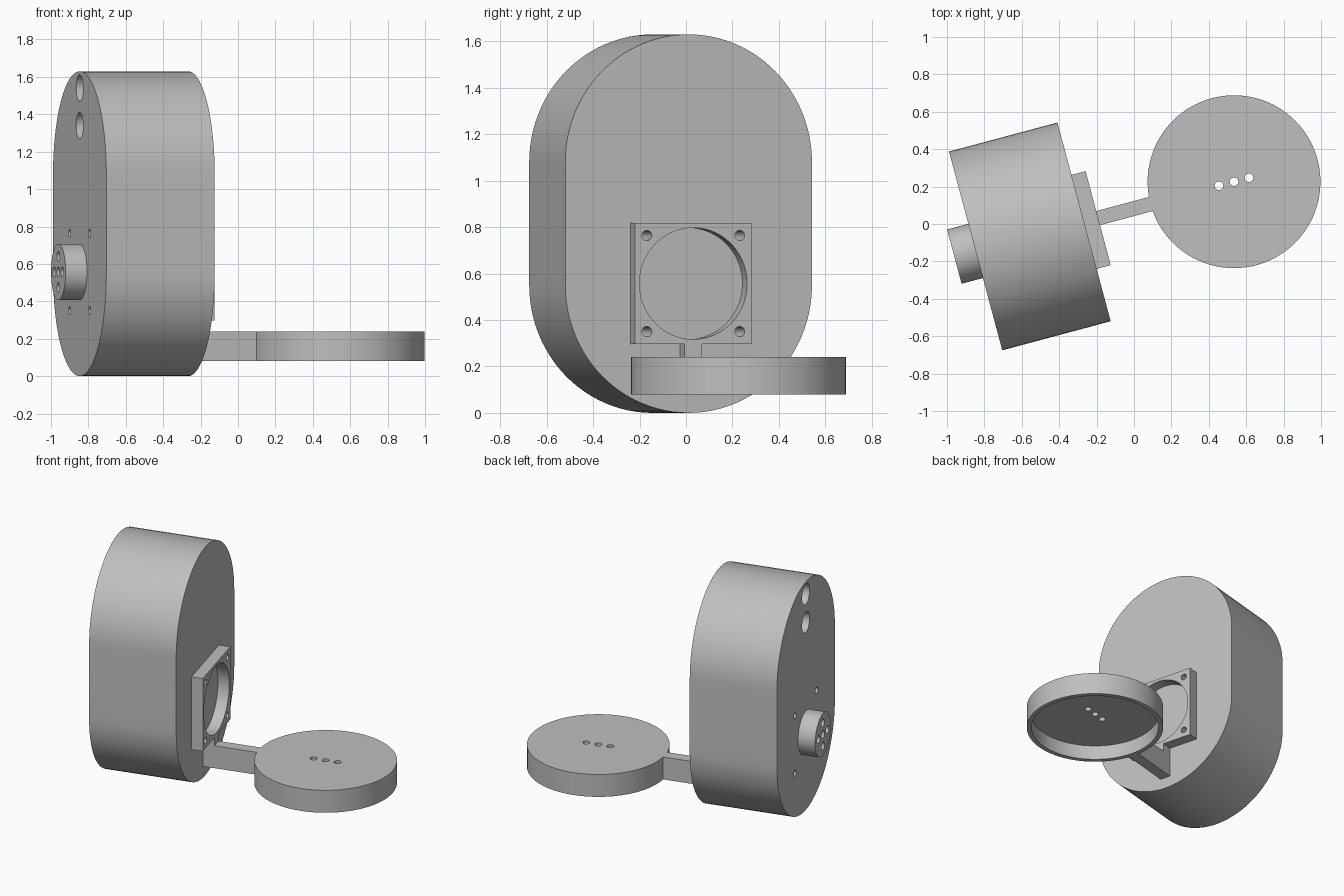
import bpy, bmesh, math
from mathutils import Matrix, Vector

cube = bpy.data.objects.get("Cube")
if cube:
    bpy.data.objects.remove(cube)

TURN = Matrix.Rotation(math.radians(15), 4, 'Z')   # whole device is turned on its base
MID = 0.08                                         # device centre line across
AXIS_Z = 0.557                                     # height of the fan and connector axis
BACK, FACE, PLATE = -0.855, -0.255, -0.177         # main planes along the device

grey = bpy.data.materials.new("plain grey")
grey.use_nodes = True
grey.diffuse_color = (0.52, 0.52, 0.52, 1)
grey.node_tree.nodes["Principled BSDF"].inputs["Base Color"].default_value = grey.diffuse_color


def add(name, bm):
    bmesh.ops.recalc_face_normals(bm, faces=bm.faces)
    mesh = bpy.data.meshes.new(name)
    bm.to_mesh(mesh)
    bm.free()
    ob = bpy.data.objects.new(name, mesh)
    bpy.context.collection.objects.link(ob)
    return ob


def prism(name, profile, shift):
    bm = bmesh.new()
    base = bm.faces.new([bm.verts.new(p) for p in profile])
    top = bmesh.ops.extrude_face_region(bm, geom=[base])
    verts = [v for v in top["geom"] if isinstance(v, bmesh.types.BMVert)]
    bmesh.ops.translate(bm, verts=verts, vec=Vector(shift))
    return add(name, bm)


def box(name, x0, x1, y0, y1, z0, z1):
    return prism(name, [(x0, y0, z0), (x0, y1, z0), (x0, y1, z1), (x0, y0, z1)], (x1 - x0, 0, 0))


def rod_x(name, x0, x1, y, z, r, n=32):
    ring = [2 * math.pi * i / n for i in range(n)]
    return prism(name, [(x0, y + r * math.cos(a), z + r * math.sin(a)) for a in ring], (x1 - x0, 0, 0))


def rod_z(name, x, y, z0, z1, r, n=32):
    ring = [2 * math.pi * i / n for i in range(n)]
    return prism(name, [(x + r * math.cos(a), y + r * math.sin(a), z0) for a in ring], (0, 0, z1 - z0))


def cut(ob, cutters):
    for c in cutters:
        mod = ob.modifiers.new("hole", 'BOOLEAN')
        mod.operation, mod.solver, mod.object = 'DIFFERENCE', 'EXACT', c
        bpy.context.view_layer.objects.active = ob
        bpy.ops.object.modifier_apply(modifier=mod.name)
        bpy.data.objects.remove(c)


def finish(ob):
    ob.data.transform(TURN)
    ob.data.materials.clear()
    ob.data.materials.append(grey)
    bpy.ops.object.select_all(action='DESELECT')
    ob.select_set(True)
    bpy.context.view_layer.objects.active = ob
    bpy.ops.object.shade_smooth_by_angle(angle=math.radians(30))


def bolt_holes(x0, x1):
    return [rod_x("bolt_cutter", x0, x1, MID + sy * 0.207, AXIS_Z + sz * 0.207, 0.022)
            for sy in (-1, 1) for sz in (-1, 1)]


# Housing: upright slab with round ends
R, HEIGHT, N = 0.55, 1.63, 48
outline = []
for start, z in ((0, HEIGHT - R), (math.pi, R)):
    for i in range(N + 1):
        a = start + math.pi * i / N
        outline.append((BACK, MID + R * math.cos(a), z + R * math.sin(a)))
housing = prism("housing", outline, (FACE - BACK, 0, 0))
ports = [rod_x("port_cutter", BACK - 0.1, BACK + 0.2, MID, z, 0.072, 48) for z in (1.34, 1.54)]
cut(housing, bolt_holes(BACK - 0.1, FACE + 0.1) + ports)

# Square mounting frame with a round opening
frame = box("mounting_frame", FACE, PLATE, MID - 0.26, MID + 0.26, AXIS_Z - 0.26, AXIS_Z + 0.26)
opening = rod_x("opening_cutter", FACE - 0.1, PLATE + 0.1, MID, AXIS_Z, 0.24, 96)
cut(frame, [opening] + bolt_holes(FACE - 0.1, PLATE + 0.1))

# Rear connector with five sockets
connector = rod_x("rear_connector", BACK - 0.118, BACK, MID, AXIS_Z, 0.15, 64)
sockets = [(0, 0), (1, 0), (-1, 0), (0, 1), (0, -1)]
cut(connector, [rod_x("socket_cutter", BACK - 0.2, BACK - 0.02, MID + 0.083 * a,
                      AXIS_Z + 0.083 * b, 0.027) for a, b in sockets])

# Round tray: hollow underneath, three holes through the top
TRAY = 0.575
tray = rod_z("round_tray", TRAY, MID, 0.08, 0.24, 0.462, 128)
holes = [rod_z("drain_cutter", TRAY + 0.083 * k, MID, 0, 0.4, 0.023) for k in (-1, 0, 1)]
cut(tray, [rod_z("hollow_cutter", TRAY, MID, 0, 0.185, 0.43, 128)] + holes)

# Arm from the frame to the tray
arm = box("arm", PLATE, TRAY - 0.455, MID - 0.039, MID + 0.039, 0.08, 0.24)
arm_root = box("arm_root", FACE, PLATE, MID - 0.039, MID + 0.039, 0.08, AXIS_Z - 0.26)

for part in (housing, frame, connector, tray, arm, arm_root):
    finish(part)
